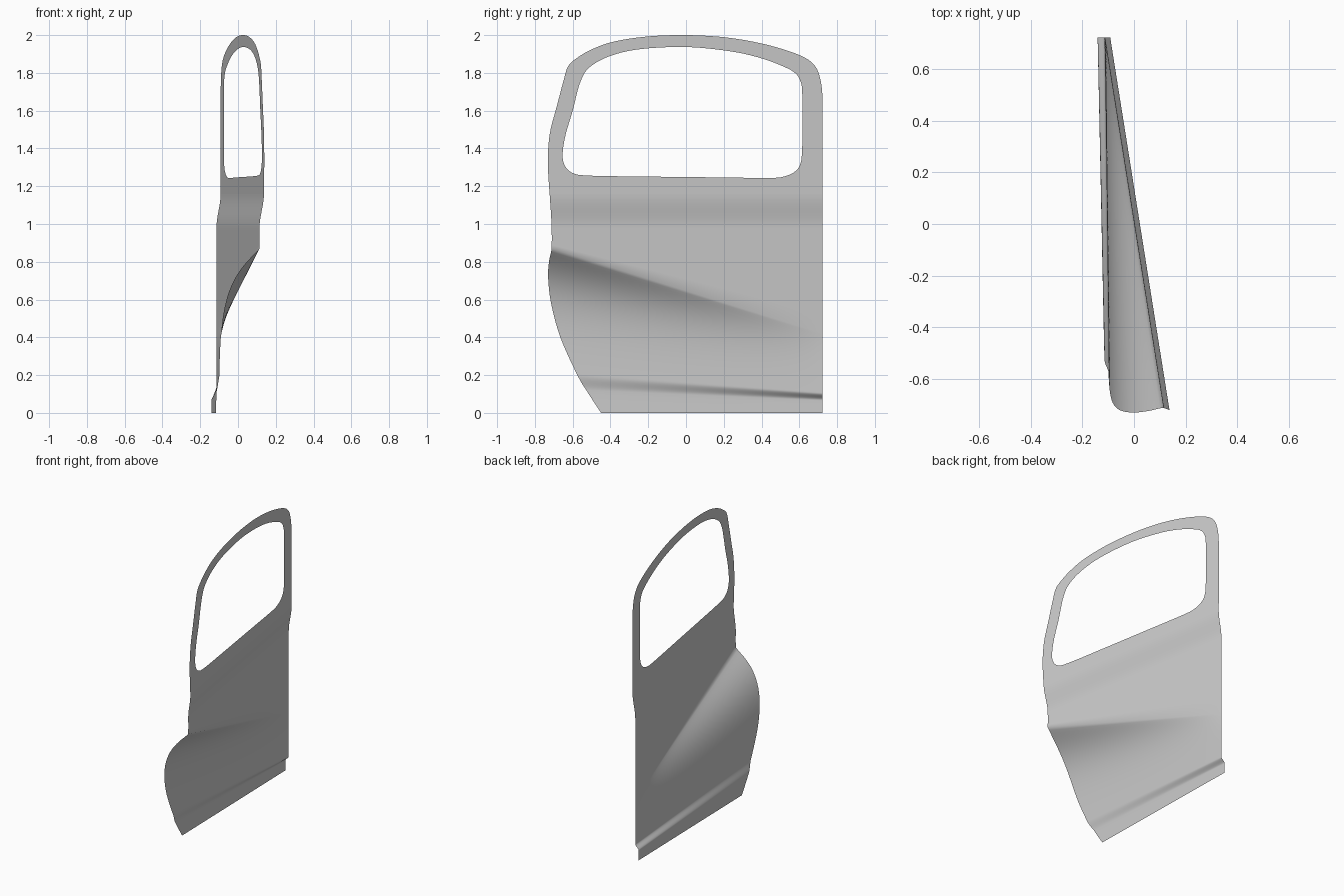
import bpy, bmesh, math
from mathutils import Vector
from mathutils.geometry import intersect_line_line_2d

cube = bpy.data.objects.get("Cube")
if cube:
    bpy.data.objects.remove(cube, do_unlink=True)

grey = bpy.data.materials.new("panel grey")
grey.use_nodes = True
GREY = (0.6, 0.6, 0.6, 1)
grey.diffuse_color = GREY
grey.node_tree.nodes["Principled BSDF"].inputs["Base Color"].default_value = GREY

REAR, BELT = 0.722, 1.16


def mix(a, b, t):
    return a + (b - a) * t


def smooth(a, b, v):
    t = min(max((v - a) / (b - a), 0), 1)
    return t * t * (3 - 2 * t)


def spline(points, closed=False, steps=8):
    """Catmull-Rom curve through 2D points."""
    p = [Vector(q) for q in points]
    n = len(p)
    at = (lambda i: p[i % n]) if closed else (lambda i: p[min(max(i, 0), n - 1)])
    out = []
    for i in range(n if closed else n - 1):
        a, b, c, d = at(i - 1), at(i), at(i + 1), at(i + 2)
        for k in range(steps):
            t = k / steps
            out.append(0.5 * (2 * b + (c - a) * t + (2 * a - 5 * b + 4 * c - d) * t ** 2
                              + (3 * b - a - 3 * c + d) * t ** 3))
    return out if closed else out + [p[-1]]


# Front edge of the lower panel with the wheel-arch curve, as (y, z)
front_edge = spline([(-.45, 0), (-.515, .1), (-.575, .2), (-.665, .4), (-.714, .58), (-.73, .72),
                     (-.724, .81), (-.712, .87), (-.712, 1.0), (-.722, BELT)])


def front_y(z):
    for a, b in zip(front_edge, front_edge[1:]):
        if z <= b.y:
            return mix(a.x, b.x, (z - a.y) / (b.y - a.y))
    return front_edge[-1].x


def panel_x(y, z):
    """Sideways position of the pressed sheet."""
    u = (y + .712) / (REAR + .712)
    upper = .0228 - .159 * y - .022 * (1 - smooth(.98, BELT, z))
    lower = -.107 - .011 * y
    # scooped hollow under the diagonal crease
    drop = mix(.87, .42, u) - z
    x = upper
    if drop > 0:
        fade = math.exp(-(drop / mix(.17, .11, u)) ** 1.15)
        x = mix(lower, upper, fade)
    # sill step
    middle, half = mix(.168, .086, u), mix(.042, .018, u)
    return x - mix(.012, .026, u) * (1 - smooth(middle - half, middle + half, z))


def make_object(name, bm):
    bmesh.ops.recalc_face_normals(bm, faces=bm.faces)
    if sum(f.normal.x * f.calc_area() for f in bm.faces) < 0:
        bmesh.ops.reverse_faces(bm, faces=bm.faces)
    mesh = bpy.data.meshes.new(name)
    bm.to_mesh(mesh)
    bm.free()
    obj = bpy.data.objects.new(name, mesh)
    bpy.context.collection.objects.link(obj)
    mesh.materials.append(grey)
    mesh.shade_smooth()


def loft(name, rows, closed=False):
    bm = bmesh.new()
    grid = [[bm.verts.new((panel_x(y, z), y, z)) for y, z in row] for row in rows]
    for low, high in zip(grid, grid[1:]):
        n = len(low)
        for i in range(n if closed else n - 1):
            j = (i + 1) % n
            bm.faces.new((low[i], low[j], high[j], high[i]))
    make_object(name, bm)


# Lower door skin: rows follow the sill step, the crease and the belt line
bands = [(0, 0, 0), (.12, .065, 4), (.215, .11, 10), (.87, .42, 40), (.97, .97, 5), (BELT, BELT, 12)]
lines = [(0, 0)]
for (f0, r0, _), (f1, r1, n) in zip(bands, bands[1:]):
    lines += [(mix(f0, f1, k / n), mix(r0, r1, k / n)) for k in range(1, n + 1)]
COLS = 60
loft("door_skin", [[(mix(front_y(f), REAR, c / COLS), mix(f, r, c / COLS)) for c in range(COLS + 1)]
                   for f, r in lines])

# Window frame: ring between the outer outline and the window opening
outer = spline([(REAR, BELT), (.723, 1.4), (.723, 1.6), (.72, 1.71), (.705, 1.79), (.68, 1.84),
                (.63, 1.88), (.53, 1.92), (.38, 1.96), (.2, 1.989), (0, 2), (-.2, 1.993),
                (-.38, 1.966), (-.5, 1.924), (-.58, 1.877), (-.624, 1.835), (-.648, 1.76),
                (-.685, 1.62), (-.717, 1.5), (-.73, 1.39), (-.73, 1.28), (-.722, BELT)])
opening = spline([(.44, 1.244), (.52, 1.252), (.576, 1.277), (.606, 1.32), (.615, 1.4), (.616, 1.55),
                  (.615, 1.7), (.606, 1.755), (.58, 1.797), (.52, 1.832), (.39, 1.88), (.23, 1.915),
                  (0, 1.937), (-.24, 1.926), (-.4, 1.89), (-.51, 1.83), (-.56, 1.75), (-.6, 1.6),
                  (-.638, 1.47), (-.653, 1.37), (-.642, 1.31), (-.6, 1.27), (-.51, 1.256),
                  (-.2, 1.251), (.15, 1.247)], closed=True)
CENTRE = Vector((0, 1.58))


def ray_hit(loop, angle):
    far = CENTRE + Vector((math.cos(angle), math.sin(angle))) * 3
    for a, b in zip(loop, loop[1:] + loop[:1]):
        d = (b - a) * 1e-4
        hit = intersect_line_line_2d(CENTRE, far, a - d, b + d)
        if hit:
            return hit


angles = sorted({round(math.atan2(p.y - CENTRE.y, p.x - CENTRE.x), 4) for p in outer + opening})
inner_ring = [ray_hit(opening, a) for a in angles]
outer_ring = [ray_hit(outer, a) for a in angles]
loft("window_frame", [inner_ring, outer_ring], closed=True)
